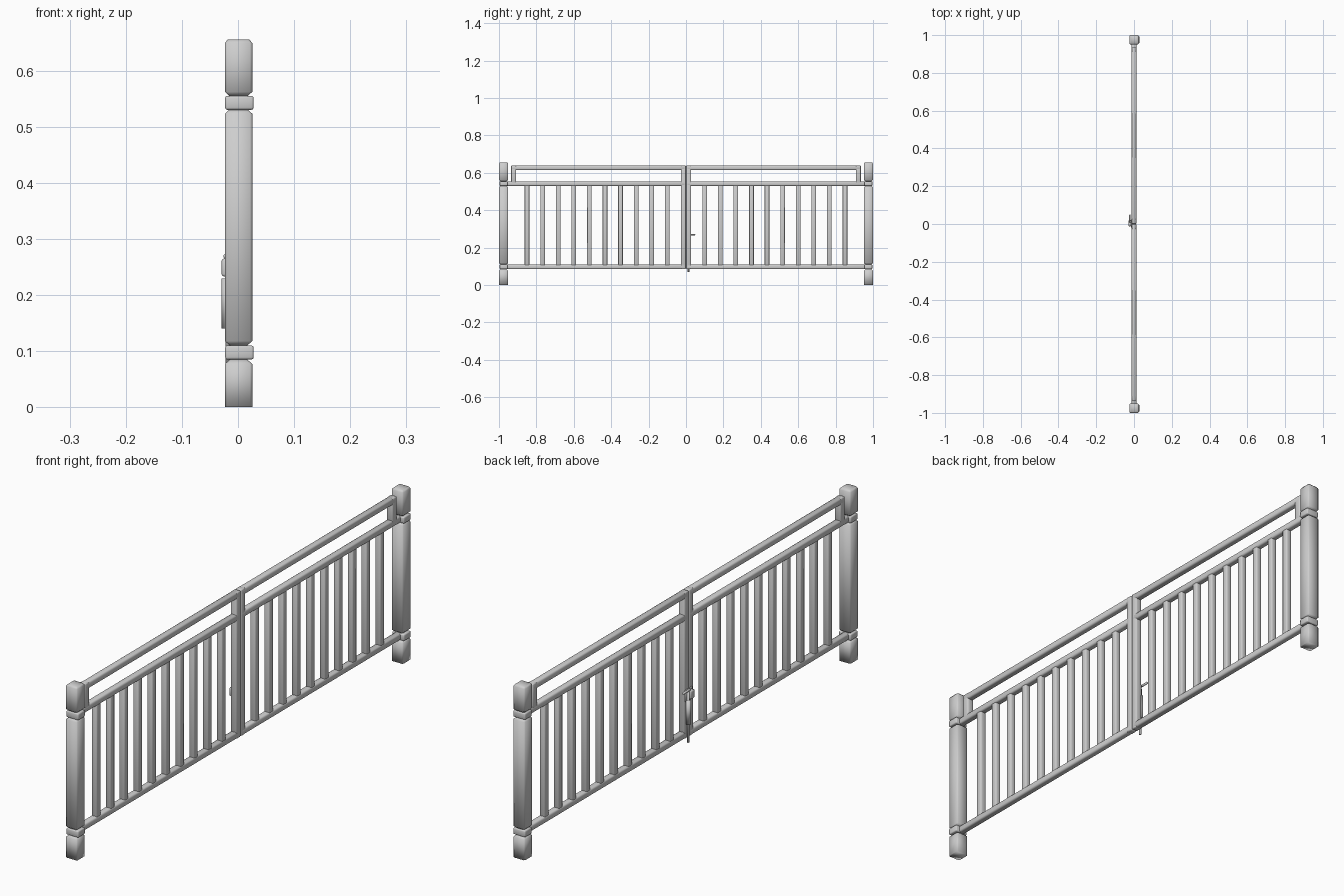
import bpy
import bmesh
from mathutils import Vector

cube = bpy.data.objects.get("Cube")
if cube:
    bpy.data.objects.remove(cube, do_unlink=True)

grey = bpy.data.materials.new("painted grey metal")
grey.use_nodes = True
colour = (0.62, 0.62, 0.62, 1)
grey.diffuse_color = colour
grey.node_tree.nodes["Principled BSDF"].inputs["Base Color"].default_value = colour


def finish(name, bm):
    for f in bm.faces:
        f.smooth = True
    mesh = bpy.data.meshes.new(name)
    bm.to_mesh(mesh)
    bm.free()
    mesh.materials.append(grey)
    obj = bpy.data.objects.new(name, mesh)
    bpy.context.collection.objects.link(obj)
    return obj


def box(name, low, high, bevel=0.003, segments=1):
    """Box between two corners with softened edges."""
    low, high = Vector(low), Vector(high)
    bm = bmesh.new()
    bmesh.ops.create_cube(bm, size=1)
    for v in bm.verts:
        v.co = (low + high) / 2 + v.co * (high - low)
    bmesh.ops.bevel(bm, geom=bm.edges[:], offset=bevel, segments=segments,
                    affect='EDGES', profile=0.5)
    return finish(name, bm)


def square_post(name, y, levels):
    """Square section lofted through (height, half width) levels."""
    bm = bmesh.new()
    rings = []
    for z, r in levels:
        c = 0.004
        pts = [(r - c, -r), (r, c - r), (r, r - c), (r - c, r),
               (c - r, r), (-r, r - c), (-r, c - r), (c - r, -r)]
        rings.append([bm.verts.new((0.001 + px, y + py, z)) for px, py in pts])
    for a, b in zip(rings, rings[1:]):
        for i in range(len(a)):
            j = (i + 1) % len(a)
            bm.faces.new((a[i], a[j], b[j], b[i]))
    bm.faces.new(rings[0][::-1])
    bm.faces.new(rings[-1])
    return finish(name, bm)


def rod(name, x, y, z0, z1, radius):
    bm = bmesh.new()
    bmesh.ops.create_cone(bm, cap_ends=True, segments=12, radius1=radius,
                          radius2=radius, depth=z1 - z0)
    bmesh.ops.translate(bm, verts=bm.verts, vec=(x, y, (z0 + z1) / 2))
    return finish(name, bm)


W = 0.0245     # post half width
T = 0.0125     # rail half thickness
LOW, MID, TOP = 0.0975, 0.5425, 0.627

for side, label in ((-1, "front"), (1, "back")):
    # Fixed post in three lengths, with hinge collars in the gaps
    py = side * 0.9755
    square_post(label + "_post_foot", py, [(0, W), (0.077, W), (0.085, W - 0.009)])
    square_post(label + "_post_shaft", py, [(0.11, W - 0.009), (0.118, W),
                                            (0.523, W), (0.531, W - 0.009)])
    square_post(label + "_post_head", py, [(0.554, W - 0.009), (0.562, W),
                                           (0.649, W), (0.655, W - 0.005)])
    for z, level in ((LOW, "lower"), (MID, "upper")):
        box(f"{label}_{level}_hinge_collar", (-0.023, py - 0.021, z - T),
            (0.028, py + 0.021, z + T), 0.004, 2)

    # Gate leaf
    def span(name, y0, y1, z0, z1, half, bevel=0.006):
        a, b = sorted((side * y0, side * y1))
        return box(f"{label}_{name}", (-half, a, z0), (half, b, z1), bevel, 2)

    span("lower_rail", 0.003, 0.97, LOW - T, LOW + T, T)
    span("upper_rail", 0.003, 0.97, MID - T, MID + T, T)
    span("top_rail", 0.003, 0.935, TOP - T, TOP + T, T)
    span("meeting_stile", 0.001, 0.027, LOW - T, TOP + T, T, 0.004)
    span("top_rail_support", 0.908, 0.935, MID, TOP + T, T, 0.004)
    for i in range(10):
        y = 0.1 + i * 0.0833
        span(f"baluster_{i + 1}", y - T, y + T, LOW, MID, 0.011, 0.004)

# Drop bolt and latch on the meeting stile
rod("drop_bolt", -0.018, 0.013, 0.07, 0.272, 0.0045)
rod("bolt_barrel", -0.0195, 0.013, 0.14, 0.229, 0.0095)
box("latch_plate", (-0.016, -0.018, 0.225), (-0.01, 0.024, 0.27), 0.002)
box("latch_knob", (-0.029, -0.012, 0.233), (-0.014, 0.012, 0.265), 0.004, 2)
box("latch_lever", (-0.026, 0.008, 0.265), (-0.018, 0.05, 0.273), 0.002)

bpy.context.view_layer.update()
